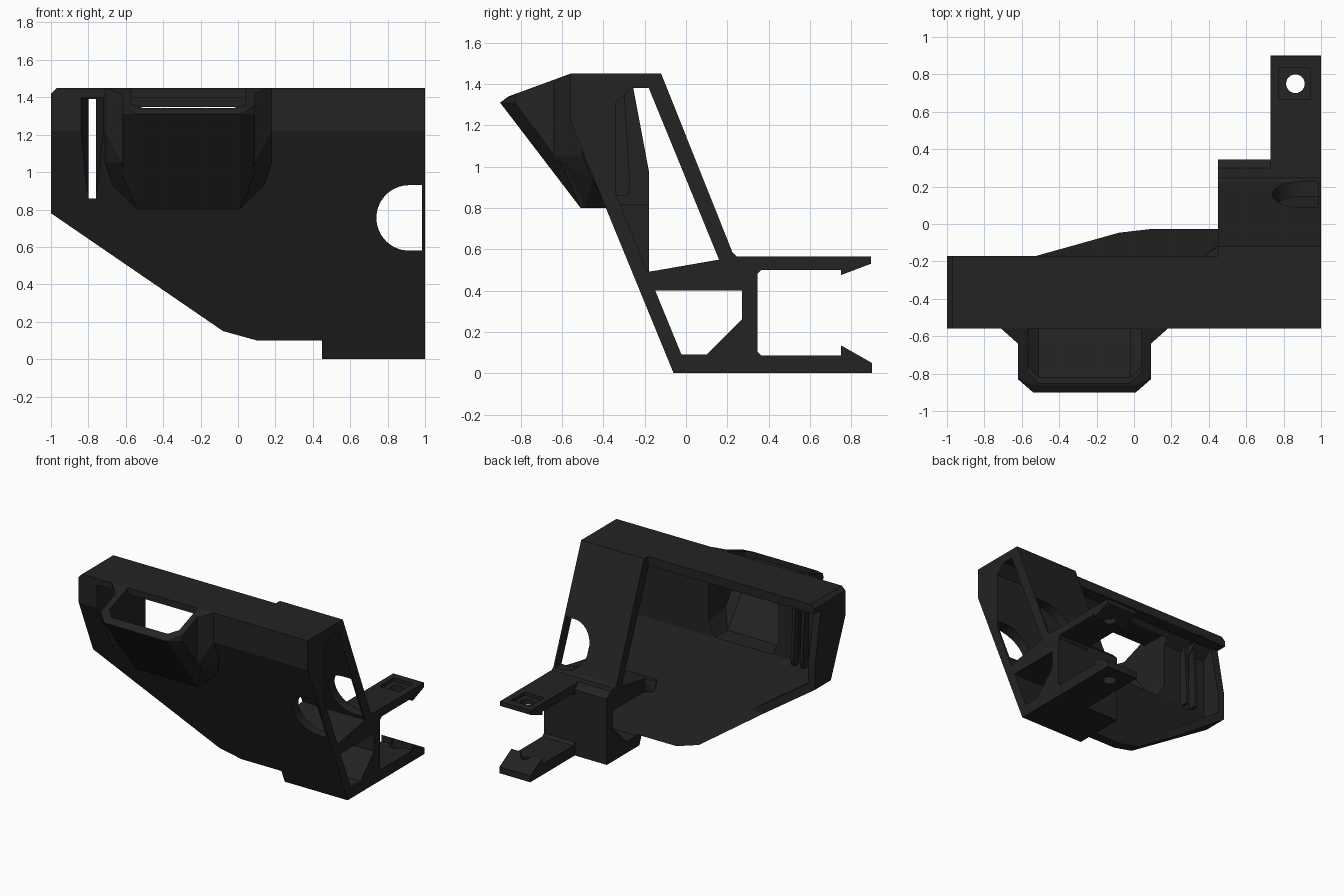
import bpy, bmesh, math
from mathutils import Vector

if "Cube" in bpy.data.objects:
    bpy.data.objects.remove(bpy.data.objects["Cube"])

mat = bpy.data.materials.new("matte_black")
mat.diffuse_color = (0.017, 0.017, 0.017, 1)
mat.use_nodes = True
mat.node_tree.nodes["Principled BSDF"].inputs["Base Color"].default_value = mat.diffuse_color


def finish(name, bm):
    bmesh.ops.recalc_face_normals(bm, faces=bm.faces[:])
    me = bpy.data.meshes.new(name)
    bm.to_mesh(me)
    bm.free()
    me.materials.append(mat)
    ob = bpy.data.objects.new(name, me)
    bpy.context.collection.objects.link(ob)
    return ob


def prism(name, pts, axis, lo, hi):
    """Extrude a 2D profile: axis x takes (y,z), y takes (x,z), z takes (x,y)."""
    place = {'x': lambda a, b, t: (t, a, b),
             'y': lambda a, b, t: (a, t, b),
             'z': lambda a, b, t: (a, b, t)}[axis]
    bm = bmesh.new()
    f = bm.faces.new([bm.verts.new(place(a, b, lo)) for a, b in pts])
    ext = bmesh.ops.extrude_face_region(bm, geom=[f])
    move = Vector(place(0, 0, hi - lo))
    bmesh.ops.translate(bm, vec=move, verts=[v for v in ext['geom'] if isinstance(v, bmesh.types.BMVert)])
    return finish(name, bm)


def hull(name, pts, mirror_at=None):
    """Convex solid around points, optionally mirrored in x."""
    pts = list(pts)
    if mirror_at is not None:
        pts += [(2 * mirror_at - x, y, z) for x, y, z in pts]
    bm = bmesh.new()
    for p in pts:
        bm.verts.new(p)
    res = bmesh.ops.convex_hull(bm, input=bm.verts[:])
    loose = [v for v in bm.verts if not v.link_faces]
    bmesh.ops.delete(bm, geom=loose, context='VERTS')
    bmesh.ops.dissolve_limit(bm, angle_limit=0.01, verts=bm.verts[:], edges=bm.edges[:])
    return finish(name, bm)


def combine(ob, tool, op='DIFFERENCE'):
    m = ob.modifiers.new("cut", 'BOOLEAN')
    m.operation, m.object, m.solver = op, tool, 'EXACT'
    bpy.context.view_layer.objects.active = ob
    bpy.ops.object.modifier_apply(modifier=m.name)
    bpy.data.objects.remove(tool)


def circle(cx, cy, r, a0, a1, n):
    return [(cx + r * math.cos(math.radians(a0 + (a1 - a0) * i / n)),
             cy + r * math.sin(math.radians(a0 + (a1 - a0) * i / n))) for i in range(n + 1)]


# Slanted front shell with top wall, end wall and sloping lower rim
body = prism("bracket_body", [(-.06, 0), (-.56, 1.22), (-.56, 1.45), (-.17, 1.45), (-.17, 1.38),
                              (-.255, 1.38), (-.18, .98), (-.18, .476), (.015, 0)], 'x', -1, .45)
cavity = prism("cavity", [(-.186, .49), (-.34, .87), (-.34, 1.31), (-.265, 1.38), (0, 1.38), (0, .3),
                          (-.108, .3)], 'x', -1.2, .6)
combine(cavity, prism("cavity_outline", [(-.94, 1.5), (-.94, .814), (-.3, .376), (.55, .376), (.55, 1.5)],
                      'y', -1, 1), 'INTERSECT')
combine(body, cavity)
combine(body, prism("lower_trim", [(-1.1, .8485), (-.08, .15), (.1, .1), (.5, .1), (.5, -.1), (-1.1, -.1)],
                    'y', -1, 1))
combine(body, prism("corner_trim", [(-1.01, 1.41), (-.96, 1.46), (-1.1, 1.5)], 'y', -1, 1))

# Closed frame at the right end, with two windows running through it
frame = prism("frame", [(-.06, 0), (-.56, 1.22), (-.56, 1.45), (-.12, 1.45), (.225, .585), (.245, .565),
                        (.30, .565), (.345, .52), (.345, 0)], 'x', .45, 1)
combine(frame, prism("upper_window", [(-.186, .49), (-.34, .87), (-.34, 1.31), (-.265, 1.38),
                                      (-.18, 1.38), (.16, .55)], 'x', .4, 1.1))
combine(frame, prism("lower_window", [(-.149, .4), (.27, .4), (.27, .26), (.10, .09), (-.022, .09)],
                     'x', .4, 1.1))
# Round notch through front and rear panels
combine(frame, prism("notch", circle(.915, .755, .175, 90, 270, 32) + [(.985, .58), (.985, .93)],
                     'y', -.8, .6))
combine(body, frame, 'UNION')

# Projecting pocket: main body and flared root, mirrored about its middle
MID = -.265
pocket = hull("pocket", [(-.54, -.9, 1.31), (-.54, -.86, 1.34), (-.62, -.83, 1.31), (-.62, -.825, 1.352),
                         (-.62, -.56, 1.45), (-.62, -.45, 1.45), (-.62, -.59, .99), (-.62, -.42, .95),
                         (-.54, -.51, .8), (-.54, -.37, .8)], MID)
flare = hull("flare", [(-.71, -.56, 1.45), (-.71, -.56, 1.22), (-.71, -.50, 1.05), (-.67, -.45, .93),
                       (-.54, -.38, .8), (-.62, -.64, 1.42), (-.62, -.64, 1.05), (-.54, -.49, .8),
                       (-.62, -.45, 1.45), (-.62, -.42, .95)], MID)
combine(pocket, flare, 'UNION')
combine(body, pocket, 'UNION')
# Pocket opening to the rear, and its open top
combine(body, hull("pocket_through", [(-.51, -.85, 1.34), (-.57, -.79, 1.34), (-.57, -.56, 1.4),
                                      (-.57, -.30, 1.4), (-.57, -.30, .97), (-.57, -.55, 1.02),
                                      (-.51, -.49, .87), (-.51, -.30, .87)], MID))
combine(body, hull("pocket_mouth", [(x, y, z) for z in (1.3, 1.55) for x, y in
                                    ((-.51, -.85), (-.57, -.79), (-.57, -.56))], MID))

# Narrow slot with a flared recess in front
combine(body, hull("slot_recess", [(-.85, -.6, 1.40), (-.85, -.6, 1.2), (-.83, -.53, 1.0), (-.8, -.43, .86),
                                   (-.8, -.40, 1.40), (-.8, -.40, .9)], -.78))
combine(body, prism("slot", [(-.8, .86), (-.76, .86), (-.76, 1.39), (-.8, 1.39)], 'y', -.8, -.1))

# Rails behind the slot
for name, x in (("slot_rail_left", -.83), ("slot_rail_right", -.75)):
    prism(name, [(-.36, .86), (-.28, .86), (-.27, .91), (-.30, 1.39), (-.36, 1.39)], 'x', x, x + .025)

# Small gusset where the shelf meets the front plate
hull("shelf_gusset", [(.46, -.2, .49), (.46, -.11, .50), (.46, -.12, .4), (.46, -.15, .4),
                      (.38, -.2, .49), (.38, -.17, .49), (.38, -.155, .4)])

# Two clip arms with hooked ends and screw holes
arms = {"upper_clip_arm": [(.28, .565), (.895, .565), (.895, .53), (.75, .475), (.75, .5), (.365, .5),
                           (.345, .48), (.28, .48)],
        "lower_clip_arm": [(.28, 0), (.9, 0), (.9, .05), (.75, .135), (.75, .085), (.365, .085),
                           (.345, .105), (.28, .105)]}
for name, profile in arms.items():
    arm = prism(name, profile, 'x', .73, 1)
    combine(arm, prism("screw_hole", circle(.863, .75, .05, 0, 345, 23), 'z', -.2, .8))
    if name.startswith("upper"):
        combine(arm, prism("nut_recess", [(.775, .665), (.945, .665), (.945, .835), (.775, .835)],
                           'z', .54, .7))
